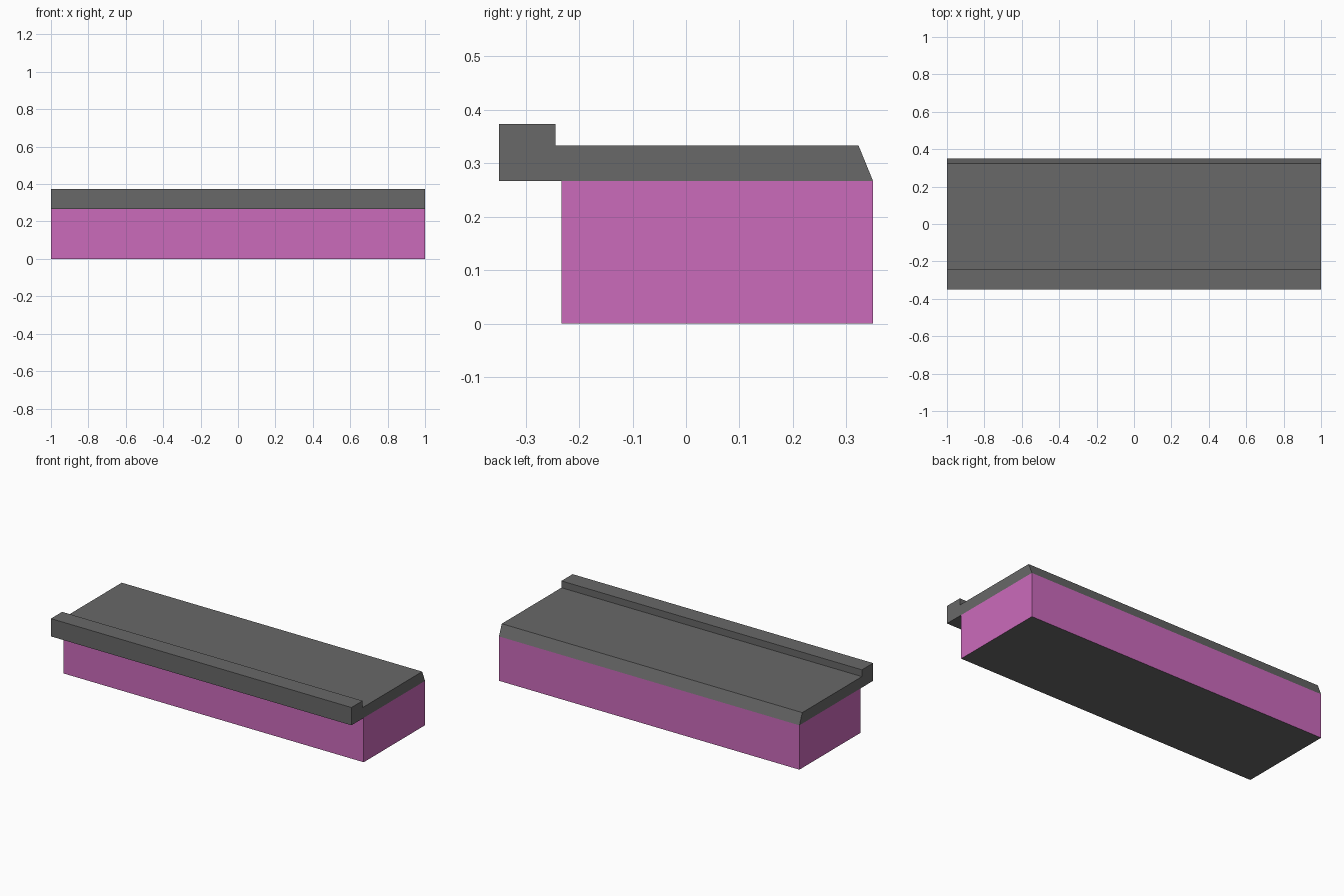
import bpy
import bmesh

cube = bpy.data.objects.get("Cube")
if cube:
    bpy.data.objects.remove(cube, do_unlink=True)


def make_material(name, rgb):
    mat = bpy.data.materials.new(name)
    mat.use_nodes = True
    color = (*rgb, 1)
    mat.diffuse_color = color
    bsdf = mat.node_tree.nodes["Principled BSDF"]
    bsdf.inputs["Base Color"].default_value = color
    bsdf.inputs["Roughness"].default_value = 0.8
    return mat


def extrude_profile(name, profile, materials):
    """Extrude a (y, z) side profile along the full length in x."""
    bm = bmesh.new()
    face = bm.faces.new([bm.verts.new((-1, y, z)) for y, z in profile])
    result = bmesh.ops.extrude_face_region(bm, geom=[face], use_keep_orig=True)
    moved = [v for v in result["geom"] if isinstance(v, bmesh.types.BMVert)]
    bmesh.ops.translate(bm, verts=moved, vec=(2, 0, 0))
    bmesh.ops.recalc_face_normals(bm, faces=bm.faces)
    mesh = bpy.data.meshes.new(name)
    bm.to_mesh(mesh)
    bm.free()
    for mat in materials:
        mesh.materials.append(mat)
    obj = bpy.data.objects.new(name, mesh)
    bpy.context.collection.objects.link(obj)
    return obj


grey = make_material("dark grey", (0.14, 0.14, 0.14))
pink = make_material("orchid pink", (0.60, 0.145, 0.50))

front, back = -0.35, 0.35
base_front, base_top = -0.233, 0.267
deck_top, lip_top = 0.333, 0.374

# Base block: pink walls with a grey underside
base = extrude_profile(
    "base_block",
    [(base_front, 0), (back, 0), (back, base_top), (base_front, base_top)],
    [pink, grey])
for poly in base.data.polygons:
    if abs(poly.normal.z) > 0.5:
        poly.material_index = 1

# Overhanging cap with a raised front lip and a bevelled back edge
extrude_profile(
    "cap_slab",
    [(front, base_top), (back, base_top), (0.323, deck_top),
     (-0.244, deck_top), (-0.244, lip_top), (front, lip_top)],
    [grey])
